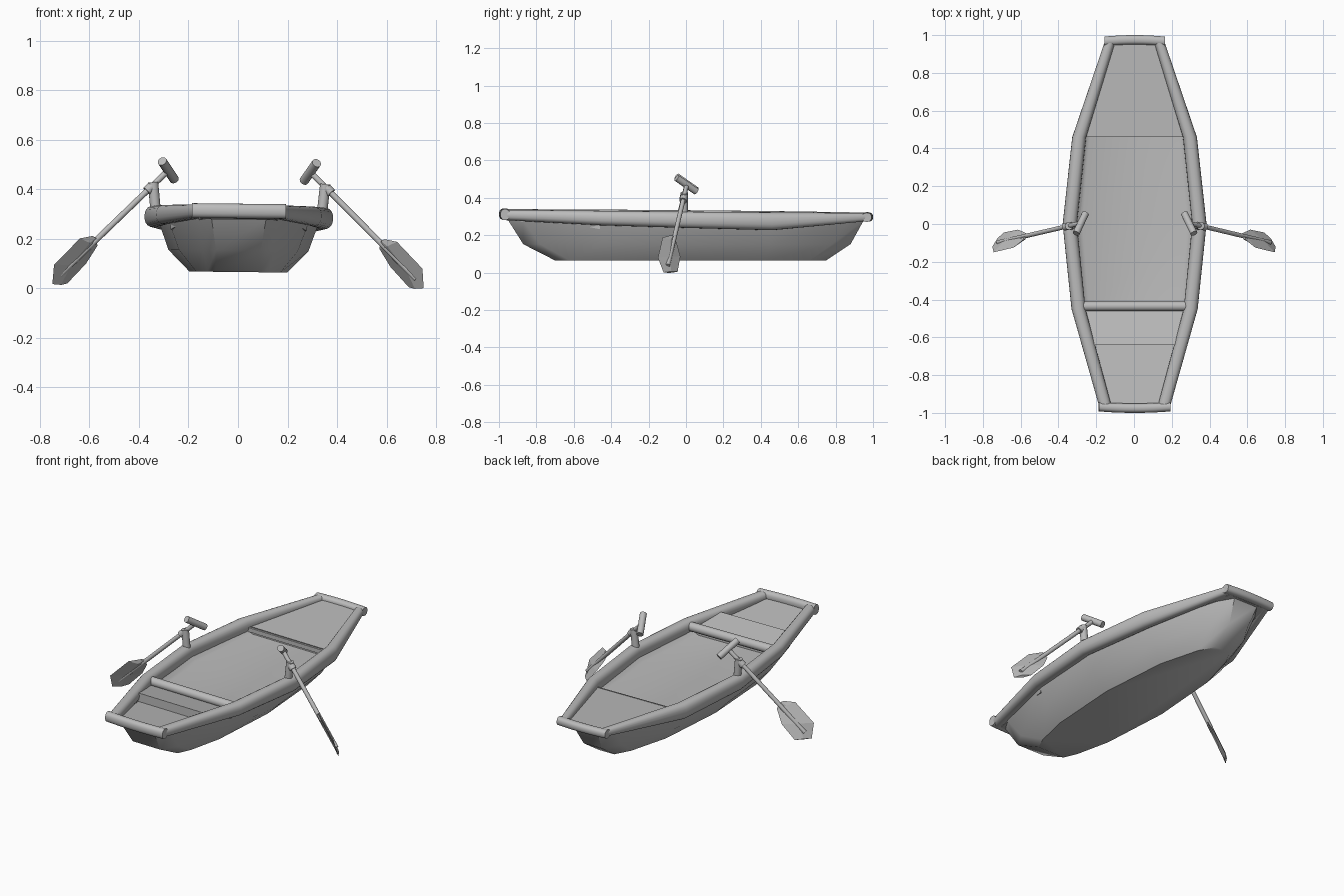
import bpy, bmesh, math
from mathutils import Vector, Matrix

cube = bpy.data.objects.get("Cube")
if cube:
    bpy.data.objects.remove(cube, do_unlink=True)

grey = bpy.data.materials.new("plain grey")
grey.use_nodes = True
colour = (0.5, 0.5, 0.5, 1)
grey.diffuse_color = colour
grey.node_tree.nodes["Principled BSDF"].inputs["Base Color"].default_value = colour

# The whole boat leans very slightly to one side
LEAN = Matrix.Rotation(0.011, 4, 'Y')


def finish(name, bm, smooth=35):
    bmesh.ops.recalc_face_normals(bm, faces=bm.faces[:])
    bm.transform(LEAN)
    mesh = bpy.data.meshes.new(name)
    bm.to_mesh(mesh)
    bm.free()
    mesh.materials.append(grey)
    obj = bpy.data.objects.new(name, mesh)
    bpy.context.collection.objects.link(obj)
    if smooth:
        bpy.ops.object.select_all(action='DESELECT')
        obj.select_set(True)
        bpy.context.view_layer.objects.active = obj
        bpy.ops.object.shade_smooth_by_angle(angle=math.radians(smooth))
    return obj


def loft(bm, rings, caps=True):
    """Skin closed rings of equal length."""
    rows = [[bm.verts.new(p) for p in ring] for ring in rings]
    n = len(rows[0])
    for a, b in zip(rows, rows[1:]):
        for i in range(n):
            j = (i + 1) % n
            bm.faces.new((a[i], a[j], b[j], b[i]))
    if caps:
        bm.faces.new(rows[0])
        bm.faces.new(rows[-1])
    return rows


def rod(name, start, end, radius, sides=14):
    start, end = Vector(start), Vector(end)
    axis = end - start
    bm = bmesh.new()
    bmesh.ops.create_cone(bm, cap_ends=True, segments=sides, radius1=radius,
                          radius2=radius, depth=axis.length)
    bm.transform(Matrix.Translation((start + end) / 2)
                 @ axis.to_track_quat('Z', 'Y').to_matrix().to_4x4())
    return finish(name, bm)


# Hull: three outlines (half widths along the length), bottom to rim
def outline(z, half):
    return ([(x, y, z) for y, x in half]
            + [(-x, y, z) for y, x in reversed(half)])


bottom = [(-0.70, 0.09), (-0.62, 0.125), (-0.42, 0.17), (0, 0.197),
          (0.42, 0.165), (0.66, 0.10), (0.75, 0.05)]
chine = [(-0.87, 0.09), (-0.78, 0.145), (-0.45, 0.24), (0, 0.283),
         (0.45, 0.24), (0.78, 0.125), (0.88, 0.06)]
rim = [(-0.95, 0.11), (-0.87, 0.165), (-0.45, 0.287), (0, 0.328),
       (0.46, 0.282), (0.87, 0.135), (0.95, 0.08)]
bm = bmesh.new()
rows = loft(bm, [outline(0.066, bottom), outline(0.153, chine), outline(0.28, rim)],
            caps=False)
bm.faces.new(rows[0])
finish("hull", bm, 45)

# Dished floor that curls up under the rails: (y, half width)
bm = bmesh.new()
section = [(-1, 0.285), (-0.93, 0.255), (-0.84, 0.243), (0.84, 0.243),
           (0.93, 0.255), (1, 0.285), (0.84, 0.233), (-0.84, 0.233)]
loft(bm, [[(half * f, y, z) for f, z in section]
          for y, half in ((-0.64, 0.225), (-0.45, 0.285), (0, 0.328), (0.47, 0.28))])
finish("floor", bm, 50)


# Raised boards: (y, half width, z) along the length, with a thickness
def board(name, stations, thick):
    bm = bmesh.new()
    loft(bm, [[(x, y, z), (-x, y, z), (-x, y, z - thick), (x, y, z - thick)]
              for y, x, z in stations])
    return finish(name, bm)


board("rear_deck", [(0.46, 0.28, 0.28), (0.96, 0.12, 0.30)], 0.025)
board("front_seat", [(-0.64, 0.213, 0.32), (-0.46, 0.275, 0.285)], 0.05)
board("front_deck", [(-0.96, 0.14, 0.305), (-0.63, 0.22, 0.268)], 0.02)
rod("crossbar", (-0.28, -0.435, 0.297), (0.28, -0.435, 0.297), 0.026)

# Side rails with a rounded section: (y, centre x, top z, bottom z, half width)
rail = [(-0.965, 0.155, 0.338, 0.282, 0.033), (-0.45, 0.297, 0.334, 0.256, 0.037),
        (0, 0.343, 0.33, 0.243, 0.038), (0.46, 0.293, 0.326, 0.23, 0.037),
        (0.965, 0.13, 0.32, 0.276, 0.028)]


def rounded(value):
    return math.copysign(abs(value) ** 0.85, value)


angles = [math.tau * i / 20 for i in range(20)]
for side, word in ((1, "left"), (-1, "right")):
    bm = bmesh.new()
    loft(bm, [[(side * (cx + r * rounded(math.cos(a))), y,
                (top + low) / 2 + (top - low) / 2 * rounded(math.sin(a)))
               for a in angles] for y, cx, top, low, r in rail])
    finish(word + "_rail", bm, 45)


# Slightly bowed end bars closing the rails
def end_bar(name, half, end, low, top):
    mid, rise = (low + top) / 2, (top - low) / 2
    bm = bmesh.new()
    rings = []
    for i in range(-4, 5):
        y = end * (0.975 - 0.008 * (i / 4) ** 2)
        rings.append([(half * i / 4, y + 0.025 * rounded(math.cos(a)),
                       mid + rise * rounded(math.sin(a))) for a in angles])
    loft(bm, rings)
    return finish(name, bm, 45)


end_bar("front_bar", 0.19, -1, 0.283, 0.342)
end_bar("rear_bar", 0.16, 1, 0.273, 0.322)

# Oars with grips, blades and locks, mirrored left and right
along = Vector((0.70, -0.165, -0.69)).normalized()
top_end = Vector((0.285, 0.005, 0.475))
# Blade sections from neck to tip: inner edge, outer edge
blade = [((0.572, -0.065, 0.195), (0.590, -0.085, 0.205)),
         ((0.570, -0.050, 0.165), (0.640, -0.125, 0.195)),
         ((0.615, -0.030, 0.093), (0.744, -0.150, 0.088)),
         ((0.690, -0.045, 0.012), (0.750, -0.120, 0.009))]
for side, word in ((1, "left"), (-1, "right")):
    def flip(p):
        return Vector((side * p[0], p[1], p[2]))

    rod(word + "_oar_shaft", flip(top_end), flip(top_end + along * 0.62), 0.012)
    rod(word + "_oar_grip", flip((0.262, 0.055, 0.437)), flip((0.312, -0.05, 0.51)), 0.019)
    rod(word + "_lock_post", flip((0.335, -0.01, 0.30)), flip((0.348, -0.01, 0.425)), 0.021)
    rod(word + "_lock_collar", flip(top_end + along * 0.095),
        flip(top_end + along * 0.125), 0.02)
    bm = bmesh.new()
    rings = []
    for inner, outer in blade:
        inner, outer = flip(inner), flip(outer)
        ridge = (outer - inner).cross(flip(along)).normalized() * 0.008
        middle = (inner + outer) / 2
        rings.append([inner, middle + ridge, outer, middle - ridge])
    loft(bm, rings)
    finish(word + "_oar_blade", bm, 0)
